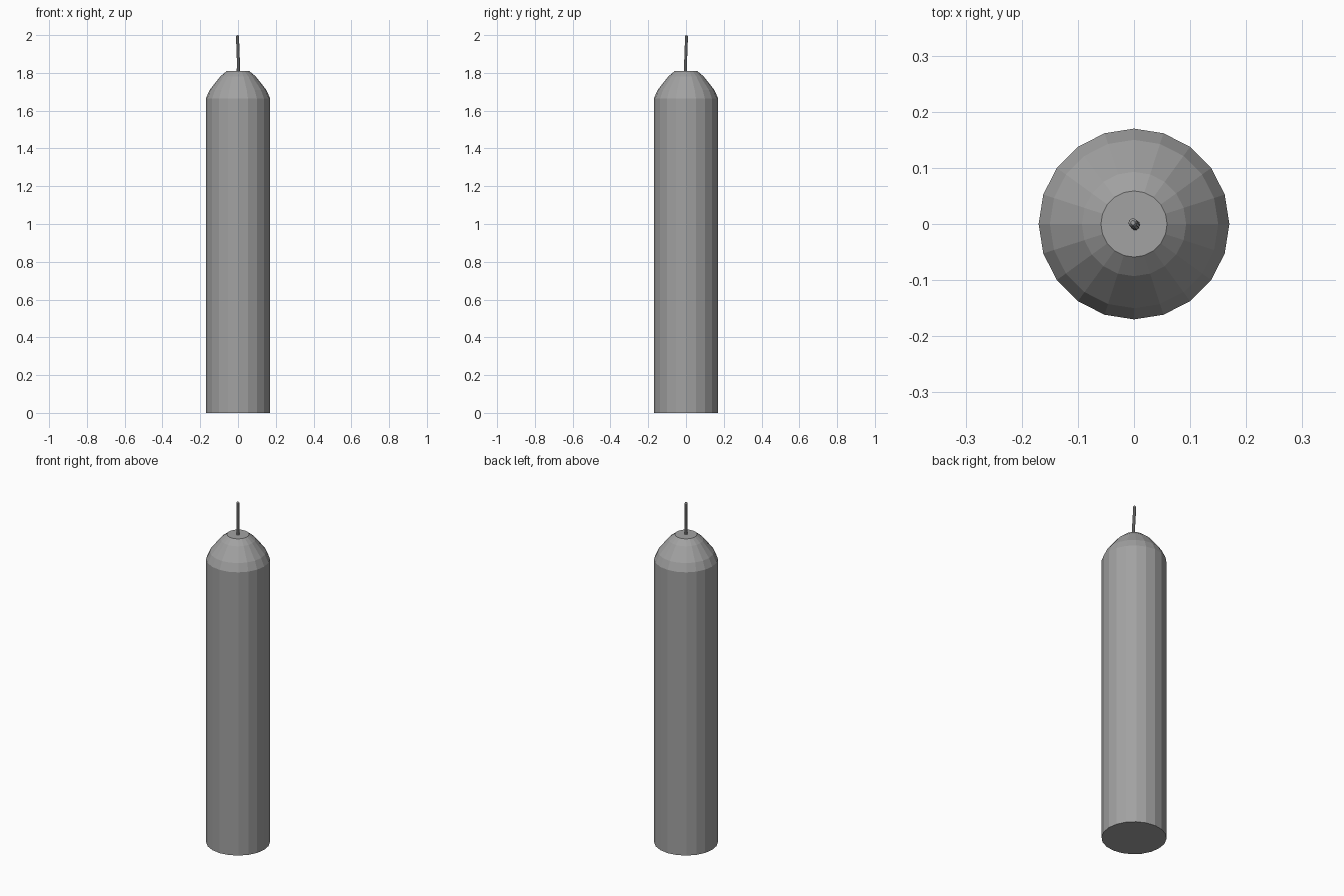
import bpy
import bmesh
from math import cos, sin, pi
from mathutils import Vector

cube = bpy.data.objects.get("Cube")
if cube:
    bpy.data.objects.remove(cube, do_unlink=True)

grey = bpy.data.materials.new("wax grey")
grey.use_nodes = True
grey.diffuse_color = (0.36, 0.36, 0.36, 1)
grey.node_tree.nodes["Principled BSDF"].inputs["Base Color"].default_value = grey.diffuse_color


def stacked_rings(name, rings, sides):
    """Closed solid through circular rings given as (centre, radius)."""
    bm = bmesh.new()
    loops = []
    for centre, radius in rings:
        loops.append([bm.verts.new(Vector(centre) + Vector((cos(a), sin(a), 0)) * radius)
                      for a in (2 * pi * i / sides for i in range(sides))])
    for low, high in zip(loops, loops[1:]):
        for i in range(sides):
            j = (i + 1) % sides
            bm.faces.new((low[i], low[j], high[j], high[i]))
    bm.faces.new(loops[0][::-1])
    bm.faces.new(loops[-1])
    mesh = bpy.data.meshes.new(name)
    bm.to_mesh(mesh)
    bm.free()
    mesh.materials.append(grey)
    obj = bpy.data.objects.new(name, mesh)
    bpy.context.collection.objects.link(obj)
    return obj


# Candle body with a faceted, tapering shoulder
profile = [(0.17, 0), (0.17, 1.665), (0.15, 1.71), (0.093, 1.782), (0.059, 1.81)]
stacked_rings("candle_body", [((0, 0, z), r) for r, z in profile], 20)

# Slightly bent wick with a rounded tip
wick = [(0.002, 1.80, 0.009), (0.002, 1.86, 0.008), (0, 1.92, 0.008),
        (-0.002, 1.97, 0.008), (-0.002, 1.994, 0.008), (-0.002, 2.0, 0.004)]
stacked_rings("wick", [((x, -x, z), r) for x, z, r in wick], 10)
